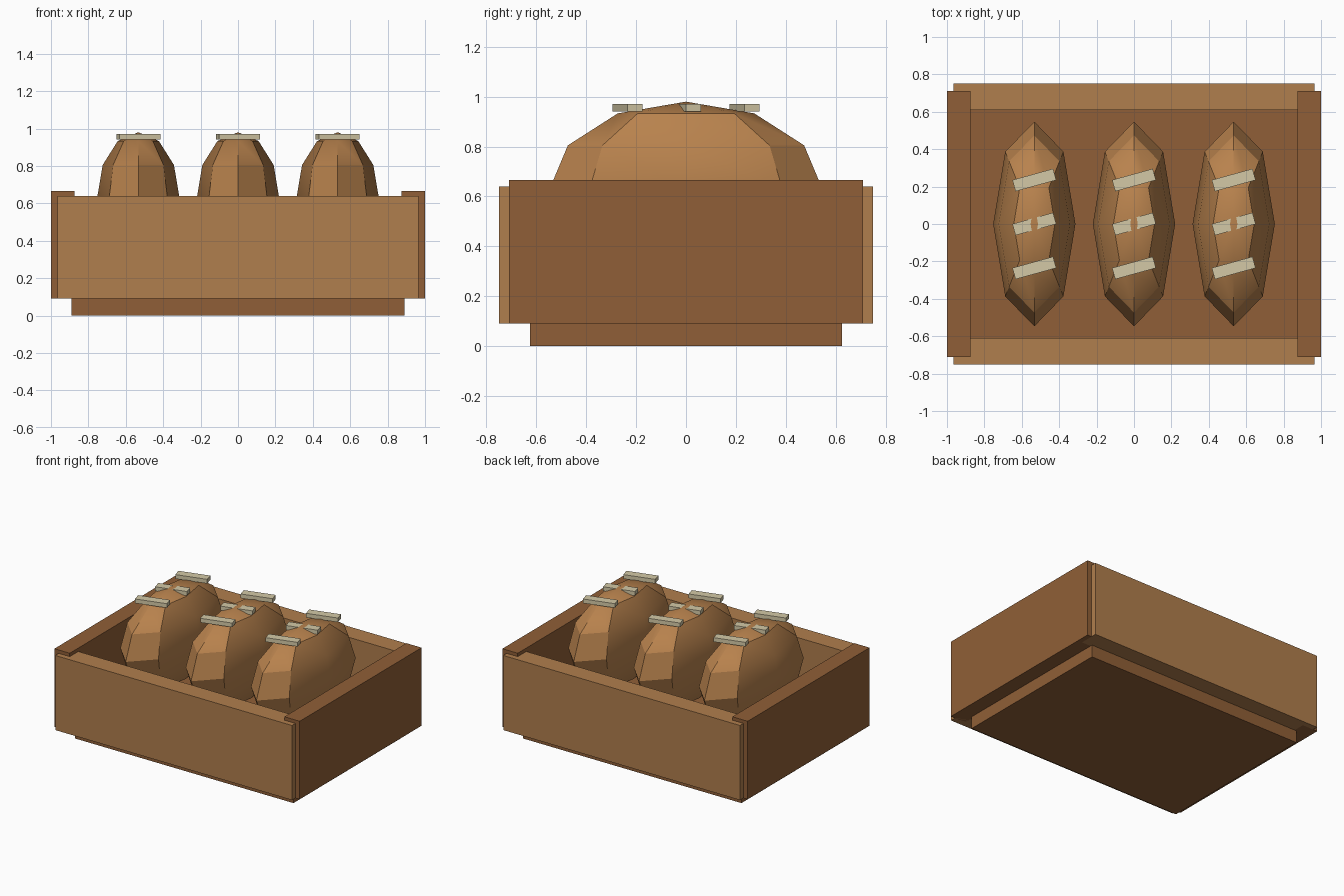
import bpy
import math

if "Cube" in bpy.data.objects:
    bpy.data.objects.remove(bpy.data.objects["Cube"])


def material(name, srgb):
    m = bpy.data.materials.new(name)
    lin = [((c / 255 + 0.055) / 1.055) ** 2.4 for c in srgb]
    m.diffuse_color = (*lin, 1)
    m.use_nodes = True
    m.node_tree.nodes["Principled BSDF"].inputs["Base Color"].default_value = m.diffuse_color
    return m


PLANK = material("light wood", (176, 126, 77))
DARK = material("dark wood", (144, 95, 55))
CRUST = material("bread crust", (184, 130, 77))
FLOUR = material("flour cream", (212, 201, 166))


def box(name, center, size, mat, turn=0.0):
    bpy.ops.mesh.primitive_cube_add(size=1, location=center, rotation=(0, 0, turn))
    ob = bpy.context.object
    ob.name = name
    ob.scale = size
    ob.data.materials.append(mat)
    return ob


# Crate: base, long front and back planks, taller end planks
box("crate_base", (0, 0, 0.09), (1.78, 1.25, 0.18), DARK)
for side, label in ((-1, "front"), (1, "back")):
    box(label + "_plank", (0, side * 0.68, 0.365), (1.93, 0.14, 0.55), PLANK)
for side, label in ((-1, "left"), (1, "right")):
    box(label + "_end", (side * 0.9375, 0, 0.3775), (0.125, 1.42, 0.575), DARK)

# Loaves: low-poly stretched spheres, each with three slanted scores
for i in range(3):
    x = (i - 1) * 0.533
    bpy.ops.mesh.primitive_uv_sphere_add(segments=8, ring_count=6, radius=1,
                                         location=(x, 0, 0.63))
    loaf = bpy.context.object
    loaf.name = f"loaf_{i + 1}"
    loaf.scale = (0.22, 0.547, 0.35)
    bpy.ops.object.transform_apply(location=False, rotation=False, scale=True)
    loaf.data.materials.append(CRUST)
    bpy.ops.object.shade_smooth_by_angle(angle=math.radians(30))
    for j in range(3):
        box(f"score_{i + 1}_{j + 1}", (x, (j - 1) * 0.235, 0.956),
            (0.226, 0.063, 0.031), FLOUR, math.radians(15.5))
